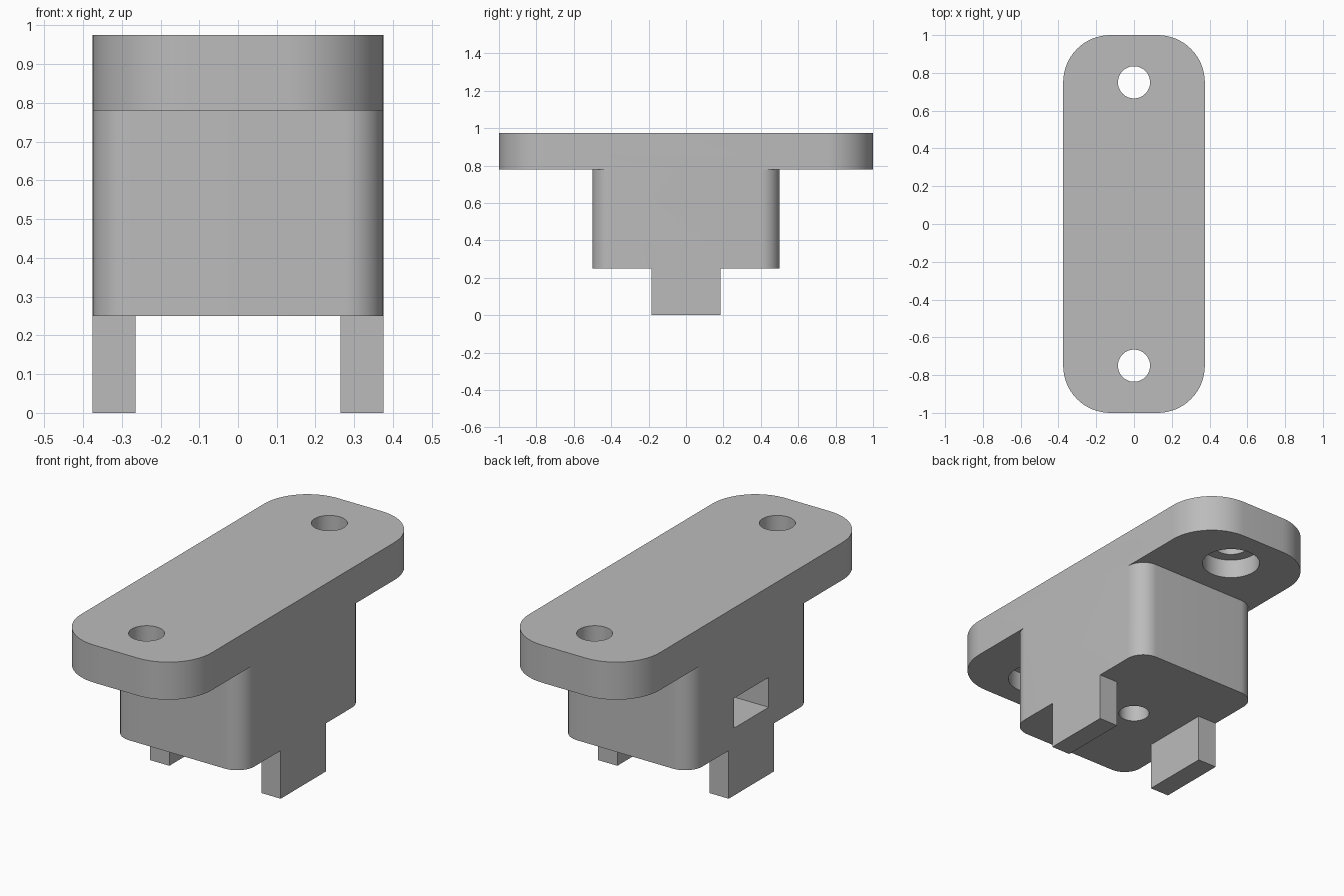
import bpy, bmesh, math

old = bpy.data.objects.get("Cube")
if old:
    bpy.data.objects.remove(old, do_unlink=True)

grey = bpy.data.materials.new("plain grey")
grey.use_nodes = True
colour = (0.5, 0.5, 0.5, 1)
grey.diffuse_color = colour
grey.node_tree.nodes["Principled BSDF"].inputs["Base Color"].default_value = colour


def prism(name, outline, z0, z1):
    """Extrude a flat outline from z0 to z1."""
    bm = bmesh.new()
    base = bm.faces.new([bm.verts.new((x, y, z0)) for x, y in outline])
    top = bmesh.ops.extrude_face_region(bm, geom=[base])["geom"]
    for v in top:
        if isinstance(v, bmesh.types.BMVert):
            v.co.z = z1
    bmesh.ops.recalc_face_normals(bm, faces=bm.faces)
    mesh = bpy.data.meshes.new(name)
    bm.to_mesh(mesh)
    bm.free()
    mesh.materials.append(grey)
    obj = bpy.data.objects.new(name, mesh)
    bpy.context.collection.objects.link(obj)
    return obj


def rounded(hx, hy, r, n=16):
    pts = []
    for q, (sx, sy) in enumerate([(1, 1), (-1, 1), (-1, -1), (1, -1)]):
        for i in range(n + 1):
            a = (q + i / n) * math.pi / 2
            pts.append((sx * (hx - r) + r * math.cos(a), sy * (hy - r) + r * math.sin(a)))
    return pts


def circle(y, r, n=48):
    return [(r * math.cos(math.tau * i / n), y + r * math.sin(math.tau * i / n)) for i in range(n)]


def rect(x0, x1, y):
    return [(x0, -y), (x1, -y), (x1, y), (x0, y)]


def combine(target, other, operation):
    mod = target.modifiers.new("join", "BOOLEAN")
    mod.operation = operation
    mod.solver = "EXACT"
    mod.object = other
    bpy.context.view_layer.objects.active = target
    bpy.ops.object.modifier_apply(modifier=mod.name)
    bpy.data.objects.remove(other, do_unlink=True)


W, BODY_Z, PLATE_Z, TOP = 0.375, 0.25, 0.78, 0.975

# Flange plate with the block and two legs merged into it
bracket = prism("mounting_bracket", rounded(W, 1, 0.25), PLATE_Z, TOP)
combine(bracket, prism("block", rounded(W, 0.5, 0.1), BODY_Z, 0.85), "UNION")
for x0, x1 in ((-W, -0.265), (0.265, W)):
    combine(bracket, prism("leg", rect(x0, x1, 0.185), 0, 0.32), "UNION")

# Counterbored screw holes at both ends of the flange
for y in (-0.75, 0.75):
    combine(bracket, prism("screw_hole", circle(y, 0.085), 0.7, 1.1), "DIFFERENCE")
    combine(bracket, prism("counterbore", circle(y, 0.142), 0.7, 0.88), "DIFFERENCE")

# Side slot for a nut, and the bolt hole rising through it from below
combine(bracket, prism("nut_slot", rect(-0.5, 0.143, 0.143), 0.35, 0.505), "DIFFERENCE")
combine(bracket, prism("bolt_hole", circle(0, 0.075), 0.1, 0.65), "DIFFERENCE")

bpy.ops.object.select_all(action="DESELECT")
bracket.select_set(True)
bpy.context.view_layer.objects.active = bracket
bpy.ops.object.shade_smooth_by_angle(angle=math.radians(30))
